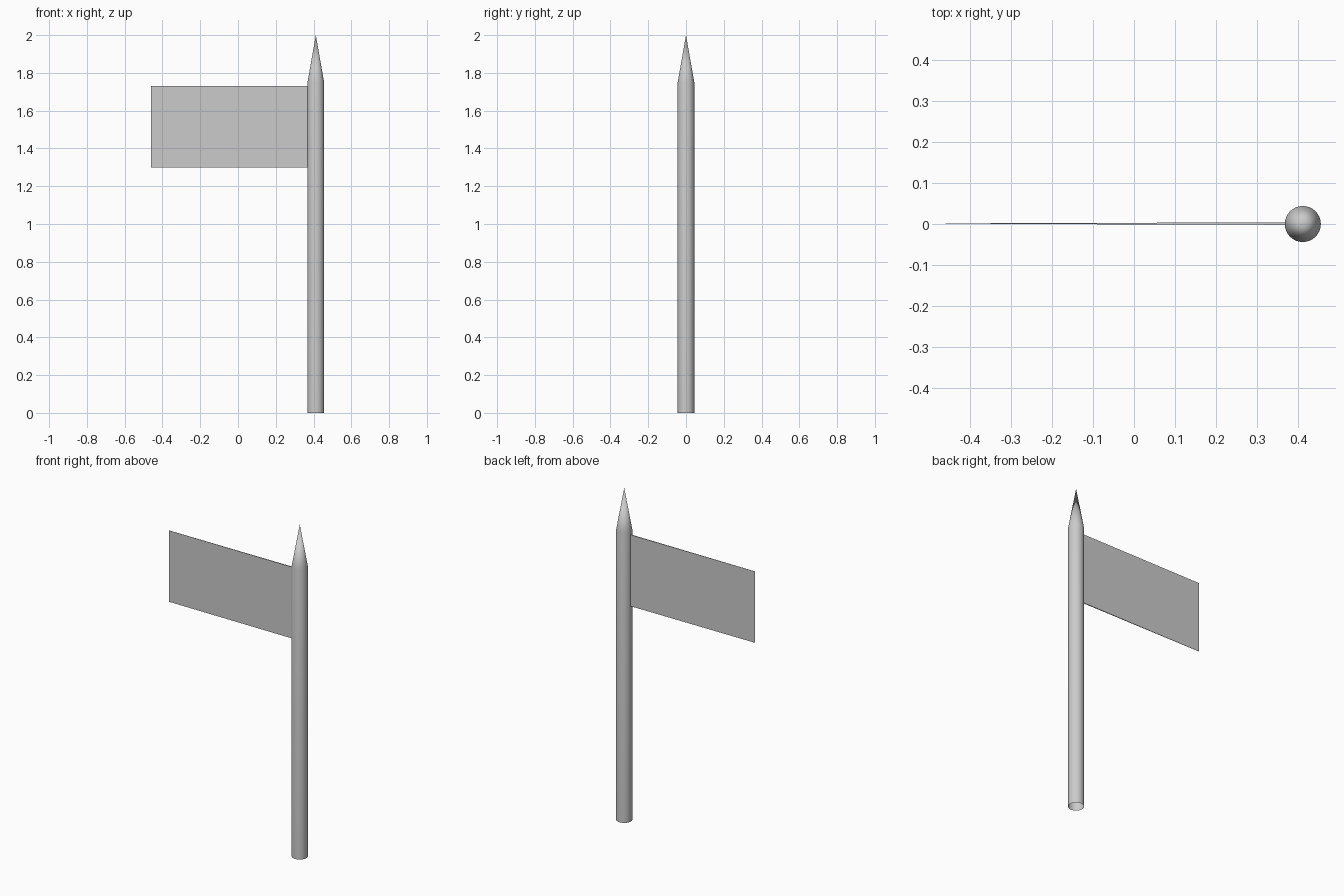
import bpy
import bmesh
import math

cube = bpy.data.objects.get("Cube")
if cube:
    bpy.data.objects.remove(cube, do_unlink=True)

# Single plain grey
grey = bpy.data.materials.new("plain_grey")
grey.use_nodes = True
colour = (0.6, 0.6, 0.6, 1)
grey.diffuse_color = colour
grey.node_tree.nodes["Principled BSDF"].inputs["Base Color"].default_value = colour

POLE_X, RADIUS, SHOULDER, TIP, SIDES = 0.412, 0.044, 1.75, 2.0, 32


def add_object(name, bm, smooth):
    bmesh.ops.recalc_face_normals(bm, faces=bm.faces[:])
    for face in bm.faces:
        face.smooth = smooth
    mesh = bpy.data.meshes.new(name)
    bm.to_mesh(mesh)
    bm.free()
    mesh.materials.append(grey)
    obj = bpy.data.objects.new(name, mesh)
    bpy.context.collection.objects.link(obj)
    return obj


# Round pole, open at the foot, running smoothly into a pointed tip
bm = bmesh.new()
rings = []
for z in (0, SHOULDER):
    angles = [math.tau * i / SIDES for i in range(SIDES)]
    rings.append([bm.verts.new((RADIUS * math.cos(a), RADIUS * math.sin(a), z)) for a in angles])
apex = bm.verts.new((0, 0, TIP))
low, high = rings
for i in range(SIDES):
    j = (i + 1) % SIDES
    bm.faces.new((low[i], low[j], high[j], high[i]))
    bm.faces.new((high[i], high[j], apex))
pole = add_object("pole", bm, True)
pole.location.x = POLE_X

# Thin flag panel, slightly thicker where it meets the pole
bm = bmesh.new()
bmesh.ops.create_cube(bm, size=1)
left, right, bottom, top = -0.46, POLE_X - RADIUS + 0.004, 1.30, 1.73
for v in bm.verts:
    at_pole = v.co.x > 0
    v.co.y = 0.001 + v.co.y * (0.006 if at_pole else 0.001)
    v.co.x = right if at_pole else left
    v.co.z = top if v.co.z > 0 else bottom
add_object("flag", bm, False)
